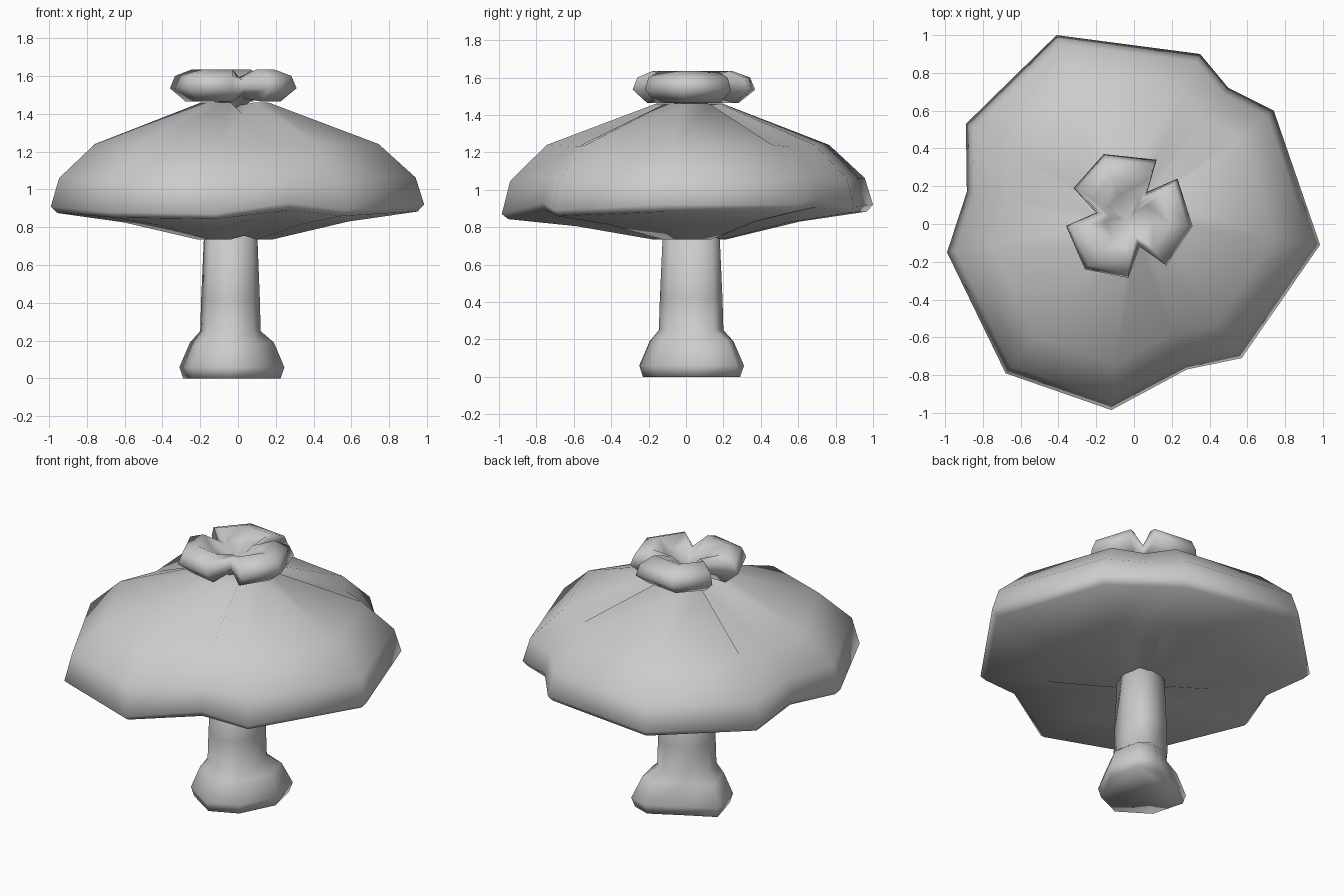
import bpy, bmesh

def loft(name, outline, rings, centre=(0, 0), notches=(), ends=(None, None)):
    """Stack scaled copies of an outline.
    Ring: (scale, z, notch scale factor, notch z offset, rim z weight)."""
    bm = bmesh.new()
    cx, cy = centre
    loops = []
    for s, z, pinch, drop, w in rings:
        loop = []
        for i, (x, y, dz) in enumerate(outline):
            k, h = (s * pinch, z + drop) if i in notches else (s, z)
            loop.append(bm.verts.new((cx + (x - cx) * k, cy + (y - cy) * k, h + dz * w)))
        loops.append(loop)
    n = len(outline)
    for a, b in zip(loops, loops[1:]):
        for i in range(n):
            j = (i + 1) % n
            bm.faces.new((a[i], a[j], b[j], b[i]))
    for loop, z in ((loops[0], ends[0]), (loops[-1], ends[1])):
        if z is None:
            bm.faces.new(loop)
        else:
            tip = bm.verts.new((cx, cy, z))
            for i in range(n):
                bm.faces.new((loop[i], loop[(i + 1) % n], tip))
    bmesh.ops.recalc_face_normals(bm, faces=bm.faces)
    me = bpy.data.meshes.new(name)
    bm.to_mesh(me)
    bm.free()
    ob = bpy.data.objects.new(name, me)
    bpy.context.collection.objects.link(ob)
    me.polygons.foreach_set("use_smooth", [True] * len(me.polygons))
    return ob

# Broad cap: three lobes separated by folds
cap_rim = [(0.985, -0.11, 0.01), (0.74, 0.60, 0.01), (0.50, 0.72, 0.04), (0.35, 0.90, 0.0),
           (-0.41, 1.0, 0.01), (-0.89, 0.53, -0.01), (-0.885, 0.17, 0.03), (-0.99, -0.15, 0.0),
           (-0.68, -0.79, -0.03), (-0.12, -0.985, -0.04), (0.28, -0.77, 0.02), (0.57, -0.71, -0.02)]
cap_rings = [(0.20, 0.735, 0.9, 0.02, 0.0),
             (0.60, 0.825, 1.0, 0.01, 0.5),
             (0.965, 0.875, 1.0, 0.0, 0.8),
             (1.0, 0.91, 1.0, 0.0, 1.0),
             (0.955, 1.06, 1.0, 0.0, 0.3),
             (0.76, 1.24, 1.0, -0.01, 0.0),
             (0.18, 1.46, 0.75, -0.06, 0.0)]
loft("cap", cap_rim, cap_rings, (-0.02, 0.02), (2, 6, 10), (0.78, 1.44))

# Three-petalled rosette on the crown
petals = [(0.31, -0.01, 0), (0.23, 0.24, 0), (0.07, 0.17, 0), (0.12, 0.34, 0),
          (-0.16, 0.37, 0), (-0.32, 0.19, 0), (-0.20, 0.06, 0), (-0.36, -0.01, 0),
          (-0.26, -0.24, 0), (-0.03, -0.285, 0), (0.03, -0.12, 0), (0.17, -0.22, 0)]
petal_rings = [(0.22, 1.45, 1.0, 0.0, 0),
               (0.40, 1.49, 1.0, 0.0, 0),
               (0.75, 1.465, 0.95, 0.03, 0),
               (1.0, 1.535, 1.0, 0.0, 0),
               (0.92, 1.60, 0.95, -0.02, 0),
               (0.65, 1.635, 0.9, -0.04, 0),
               (0.38, 1.59, 0.7, -0.05, 0)]
loft("petals", petals, petal_rings, (-0.03, 0.02), (2, 6, 10), (1.42, 1.52))

# Stem with a flared, lumpy foot
foot = [(0.245, 0.06, 0), (0.20, 0.27, 0), (0.08, 0.31, 0), (-0.12, 0.20, 0),
        (-0.31, 0.10, 0), (-0.25, -0.12, 0), (-0.05, -0.25, 0), (0.13, -0.17, 0)]
shaft = [(0.12, 0.04, 0), (0.10, 0.15, 0), (0.02, 0.20, 0), (-0.12, 0.16, 0),
         (-0.20, 0.05, 0), (-0.16, -0.08, 0), (-0.04, -0.145, 0), (0.08, -0.09, 0)]
stem = loft("stem", foot, [(0.93, 0, 1, 0, 0), (1, 0.06, 1, 0, 0), (0.8, 0.19, 1, 0, 0),
                           (0.62, 0.26, 1, 0, 0), (0.6, 0.42, 1, 0, 0), (0.55, 0.82, 1, 0, 0)],
            (-0.03, 0.03))
# Reshape the upper loops to the slimmer shaft outline
for ring, z, k in ((3, 0.25, 1.0), (4, 0.42, 0.97), (5, 0.84, 0.86)):
    for i, (x, y, _) in enumerate(shaft):
        stem.data.vertices[ring * 8 + i].co = (-0.03 + (x + 0.03) * k, 0.03 + (y - 0.03) * k, z)
stem.data.update()
